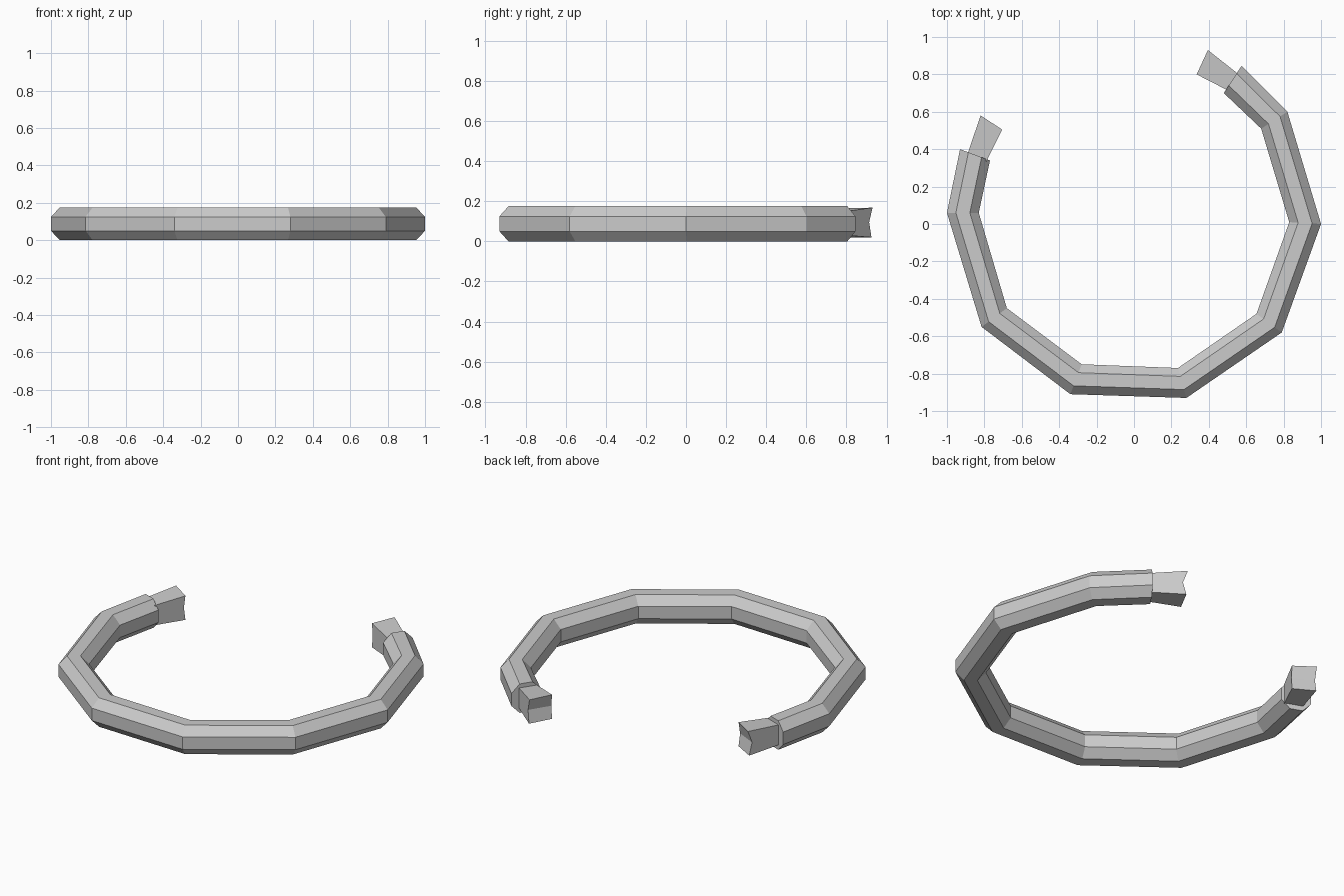
import bpy

if "Cube" in bpy.data.objects:
    bpy.data.objects.remove(bpy.data.objects["Cube"])


def loft(name, rings):
    """Skin matching closed rings into one capped flat-shaded mesh."""
    n = len(rings[0])
    verts = [p for ring in rings for p in ring]
    faces = [list(range(n))[::-1],
             list(range((len(rings) - 1) * n, len(rings) * n))]
    for r in range(len(rings) - 1):
        for i in range(n):
            j = (i + 1) % n
            faces.append([r * n + i, r * n + j, (r + 1) * n + j, (r + 1) * n + i])
    return make(name, verts, faces)


def make(name, verts, faces):
    mesh = bpy.data.meshes.new(name)
    mesh.from_pydata(verts, [], faces)
    obj = bpy.data.objects.new(name, mesh)
    bpy.context.collection.objects.link(obj)
    bpy.context.view_layer.objects.active = obj
    obj.select_set(True)
    bpy.ops.object.mode_set(mode='EDIT')
    bpy.ops.mesh.select_all(action='SELECT')
    bpy.ops.mesh.normals_make_consistent(inside=False)
    bpy.ops.object.mode_set(mode='OBJECT')
    obj.select_set(False)
    return obj


def across(outer, inner, f, z):
    return (outer[0] + (inner[0] - outer[0]) * f,
            outer[1] + (inner[1] - outer[1]) * f, z)


# Octagonal band: (outer point, inner point) at each bend
path = [((-0.93, 0.40), (-0.77, 0.34)), ((-1.0, 0.06), (-0.83, 0.06)),
        ((-0.815, -0.55), (-0.68, -0.45)), ((-0.34, -0.91), (-0.28, -0.75)),
        ((0.28, -0.93), (0.235, -0.77)), ((0.79, -0.58), (0.655, -0.48)),
        ((1.0, 0.0), (0.83, 0.01)), ((0.82, 0.60), (0.68, 0.51)),
        ((0.575, 0.845), (0.48, 0.70))]
section = [(0, 0.05), (0, 0.125), (0.28, 0.175), (0.72, 0.175),
           (1, 0.125), (1, 0.05), (0.72, 0), (0.28, 0)]
loft("band", [[across(o, i, f, z) for f, z in section] for o, i in path])


# Flared terminals with a slightly notched end face
def terminal(name, o0, i0, o1, i1):
    def pull(end, start, t):
        return tuple(e + (s - e) * t for e, s in zip(end, start))
    om, im = pull(o1, o0, 0.13), pull(i1, i0, 0.05)
    ring0 = [(*o0, 0.03), (*o0, 0.09), (*o0, 0.15),
             (*i0, 0.15), (*i0, 0.09), (*i0, 0.03)]
    ring1 = [(*pull(o1, o0, 0.04), 0.02), (*om, 0.095), (*o1, 0.168),
             (*i1, 0.165), (*im, 0.095), (*i1, 0.02)]
    faces = [[0, 1, 4, 5], [1, 2, 3, 4], [6, 7, 10, 11], [7, 8, 9, 10]]
    faces += [[i, (i + 1) % 6, (i + 1) % 6 + 6, i + 6] for i in range(6)]
    make(name, ring0 + ring1, faces)


terminal("left_terminal", (-0.89, 0.375), (-0.79, 0.335),
         (-0.82, 0.58), (-0.705, 0.505))
terminal("right_terminal", (0.56, 0.80), (0.50, 0.715),
         (0.395, 0.93), (0.335, 0.80))
